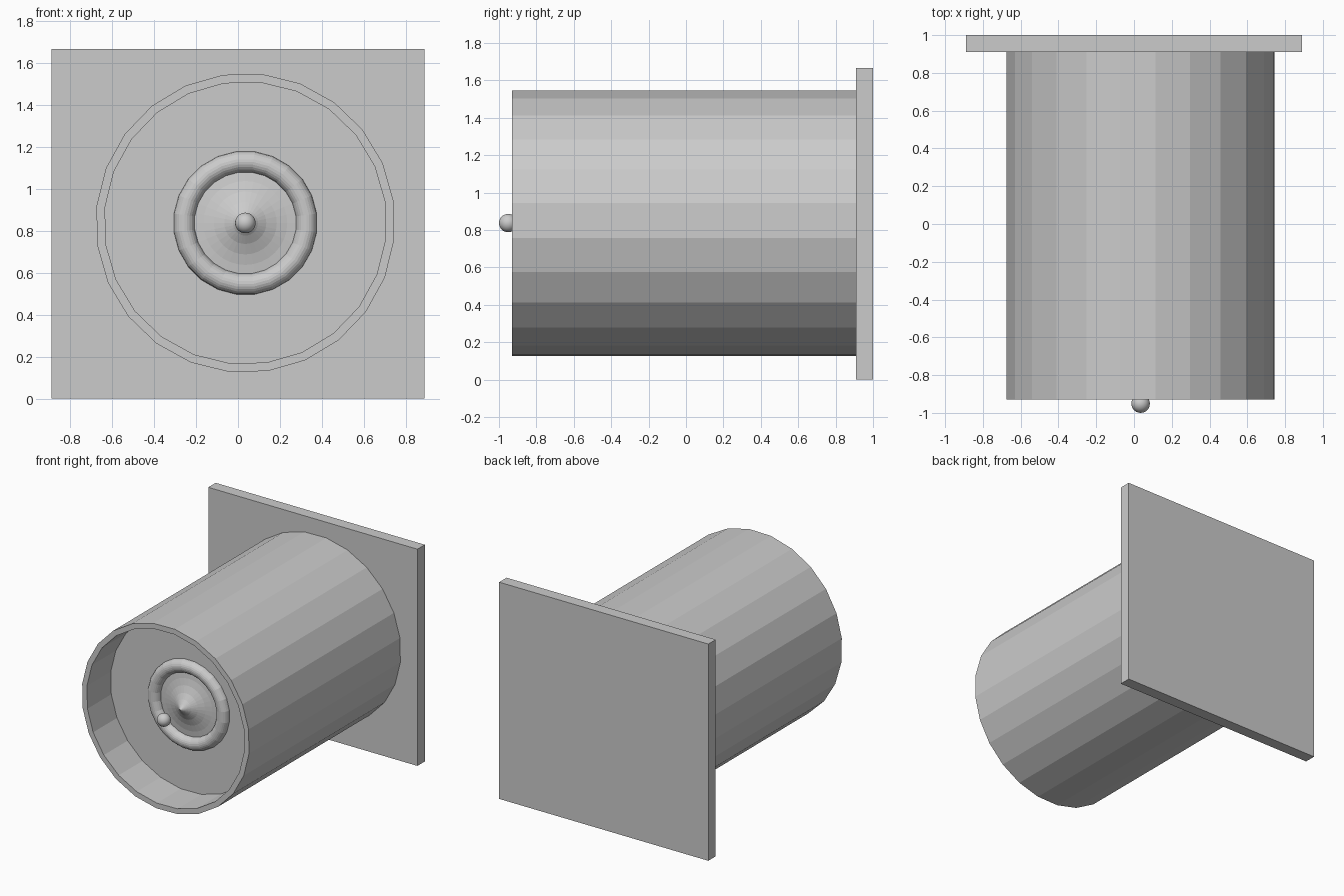
import bpy, bmesh, math
from mathutils import Matrix

if "Cube" in bpy.data.objects:
    bpy.data.objects.remove(bpy.data.objects["Cube"])

CX, CZ = 0.035, 0.837          # axis of the round parts, running along y


def lathe(name, profile, sides, phase=0.0, smooth=False, closed=False):
    """Revolve (radius, y) points about the axis; radius 0 makes a pole."""
    bm = bmesh.new()
    rings = []
    for r, y in profile:
        if r == 0:
            rings.append([bm.verts.new((CX, y, CZ))] * sides)
        else:
            rings.append([bm.verts.new((CX + r * math.cos(phase + math.tau * i / sides), y,
                                        CZ + r * math.sin(phase + math.tau * i / sides)))
                          for i in range(sides)])
    pairs = list(zip(rings, rings[1:]))
    if closed:
        pairs.append((rings[-1], rings[0]))
    for a, b in pairs:
        for i in range(sides):
            j = (i + 1) % sides
            bm.faces.new(list(dict.fromkeys((a[i], a[j], b[j], b[i]))))
    bmesh.ops.recalc_face_normals(bm, faces=bm.faces)
    return finish(name, bm, smooth)


def finish(name, bm, smooth=False):
    me = bpy.data.meshes.new(name)
    bm.to_mesh(me)
    bm.free()
    for p in me.polygons:
        p.use_smooth = smooth
    ob = bpy.data.objects.new(name, me)
    bpy.context.collection.objects.link(ob)
    return ob


FLOOR = -0.64

# square back plate
bm = bmesh.new()
bmesh.ops.create_cube(bm, size=1, matrix=Matrix.Translation((0, 0.955, 0.8335))
                      @ Matrix.Diagonal((1.78, 0.09, 1.667, 1)))
finish("back_plate", bm)

# 24-sided drum with a recessed front
lathe("drum", [(0, 0.91), (0.714, 0.91), (0.714, -0.93), (0.673, -0.93),
               (0.673, FLOOR), (0, FLOOR)], 24, math.radians(8.6))

# rounded ring half sunk into the recess floor
lathe("ring", [(0.293 + 0.05 * math.cos(math.tau * k / 24),
                FLOOR + 0.05 * math.sin(math.tau * k / 24)) for k in range(24)],
      24, math.radians(7.5), closed=True)

# flared cone rising to a point inside the ring
lathe("cone", [(0.25, FLOOR - 0.002), (0.2, -0.648), (0.15, -0.660), (0.1, -0.680),
               (0.06, -0.704), (0.03, -0.728), (0, -0.757)], 32)

# small ball in front of the cone
bm = bmesh.new()
bmesh.ops.create_uvsphere(bm, u_segments=24, v_segments=16, radius=0.049,
                          matrix=Matrix.Translation((CX, -0.951, CZ)))
finish("ball", bm, smooth=True)
